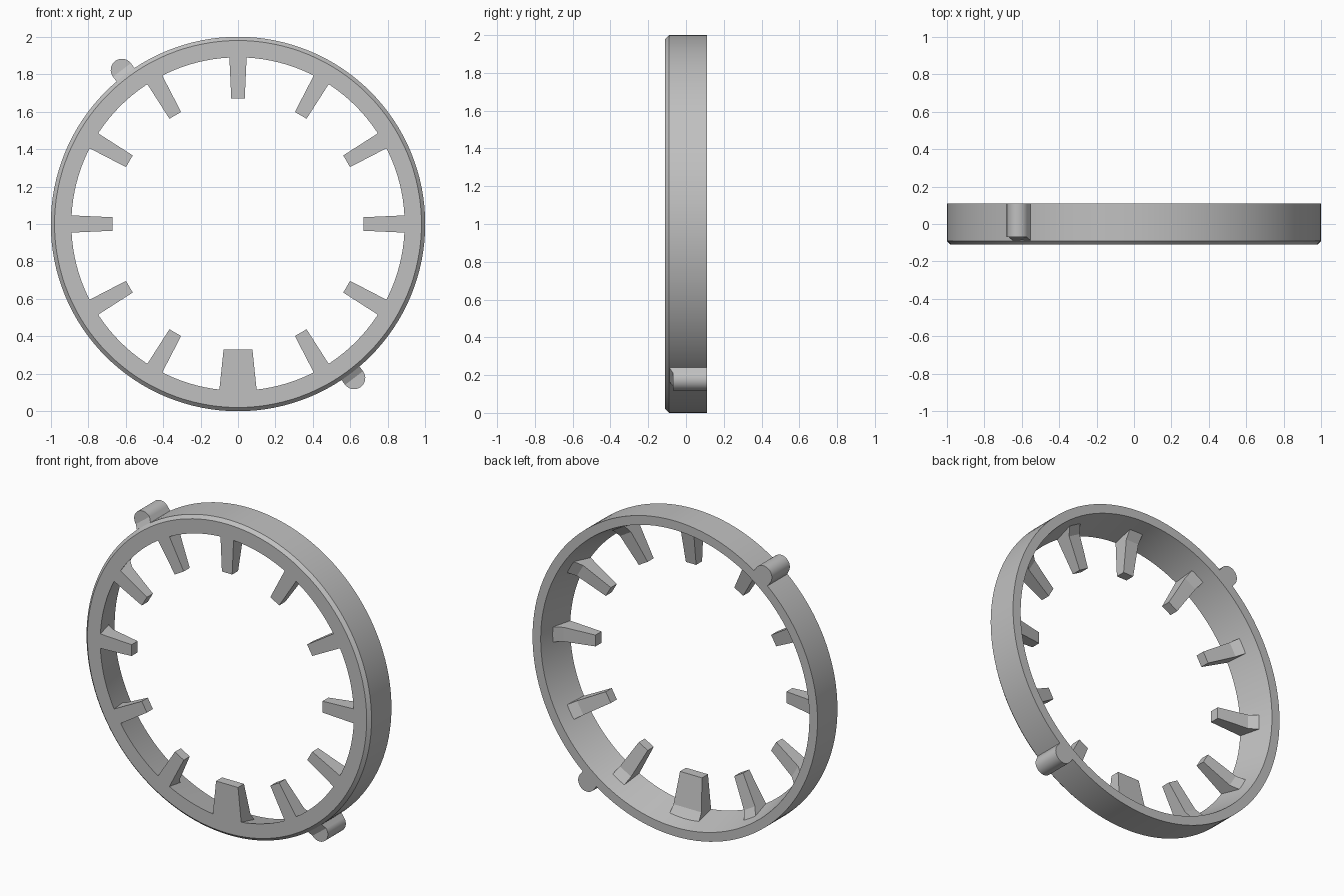
import bpy, bmesh, math
from mathutils import Matrix, Vector

cube = bpy.data.objects.get("Cube")
if cube:
    bpy.data.objects.remove(cube)

SEGMENTS = 128
FRONT, BACK = -0.11, 0.11

grey = bpy.data.materials.new("plain_grey")
grey.use_nodes = True
grey.diffuse_color = (0.53, 0.53, 0.53, 1)
grey.node_tree.nodes["Principled BSDF"].inputs["Base Color"].default_value = (0.53, 0.53, 0.53, 1)


def finish(bm, name, angle=0.0, smooth=False):
    """Turn a part about the ring axis and lift it to stand on the ground."""
    bmesh.ops.recalc_face_normals(bm, faces=bm.faces)
    turn = Matrix.Translation((0, 0, 1)) @ Matrix.Rotation(-angle, 4, 'Y')
    bm.transform(turn)
    mesh = bpy.data.meshes.new(name)
    bm.to_mesh(mesh)
    bm.free()
    mesh.materials.append(grey)
    obj = bpy.data.objects.new(name, mesh)
    bpy.context.collection.objects.link(obj)
    if smooth:
        bpy.ops.object.select_all(action='DESELECT')
        obj.select_set(True)
        bpy.context.view_layer.objects.active = obj
        bpy.ops.object.shade_smooth_by_angle(angle=math.radians(25))
    return obj


def slab(name, profile, width, angle):
    """Side profile of (radius, y) points, given a half width that varies with radius."""
    bm = bmesh.new()
    sides = [[bm.verts.new((r, y, s * width(r))) for r, y in profile] for s in (-1, 1)]
    bm.faces.new(sides[0])
    bm.faces.new(sides[1])
    n = len(profile)
    for i in range(n):
        j = (i + 1) % n
        bm.faces.new((sides[0][i], sides[0][j], sides[1][j], sides[1][i]))
    return finish(bm, name, angle)


# Ring with a chamfered front edge and a bore that widens to the back
bm = bmesh.new()
section = [(0.89, FRONT), (0.98, FRONT), (1.0, -0.09), (1.0, BACK), (0.943, BACK)]
loops = []
for k in range(SEGMENTS):
    a = math.tau * k / SEGMENTS
    loops.append([bm.verts.new((r * math.cos(a), y, r * math.sin(a))) for r, y in section])
for k in range(SEGMENTS):
    here, there = loops[k], loops[(k + 1) % SEGMENTS]
    for i in range(len(section)):
        j = (i + 1) % len(section)
        bm.faces.new((here[i], here[j], there[j], there[i]))
finish(bm, "ring", smooth=True)

# Twelve tapered teeth, the bottom one wider
tooth = [(0.67, FRONT), (0.895, FRONT), (0.935, 0.03), (0.87, -0.015), (0.67, -0.05)]
for k in range(12):
    wide = k == 9
    tip, base = (0.077, 0.1) if wide else (0.036, 0.046)
    slab("wide_tooth" if wide else f"tooth_{k}", tooth,
         lambda r: tip + (base - tip) * (r - 0.67) / 0.22, math.radians(30 * k))

# Two round pegs on the rim, each with a sloped web at the front
for name, angle in (("upper", math.radians(127)), ("lower", math.radians(307))):
    bm = bmesh.new()
    bmesh.ops.create_cone(bm, cap_ends=True, segments=32, radius1=0.06, radius2=0.06, depth=0.18)
    bm.transform(Matrix.Translation((1.03, 0.02, 0)) @ Matrix.Rotation(math.pi / 2, 4, 'X'))
    finish(bm, f"{name}_peg", angle, smooth=True)
    web = [(0.985, -0.095), (1.03, -0.07), (1.03, BACK), (0.985, BACK)]
    slab(f"{name}_peg_web", web, lambda r: 0.06, angle)
